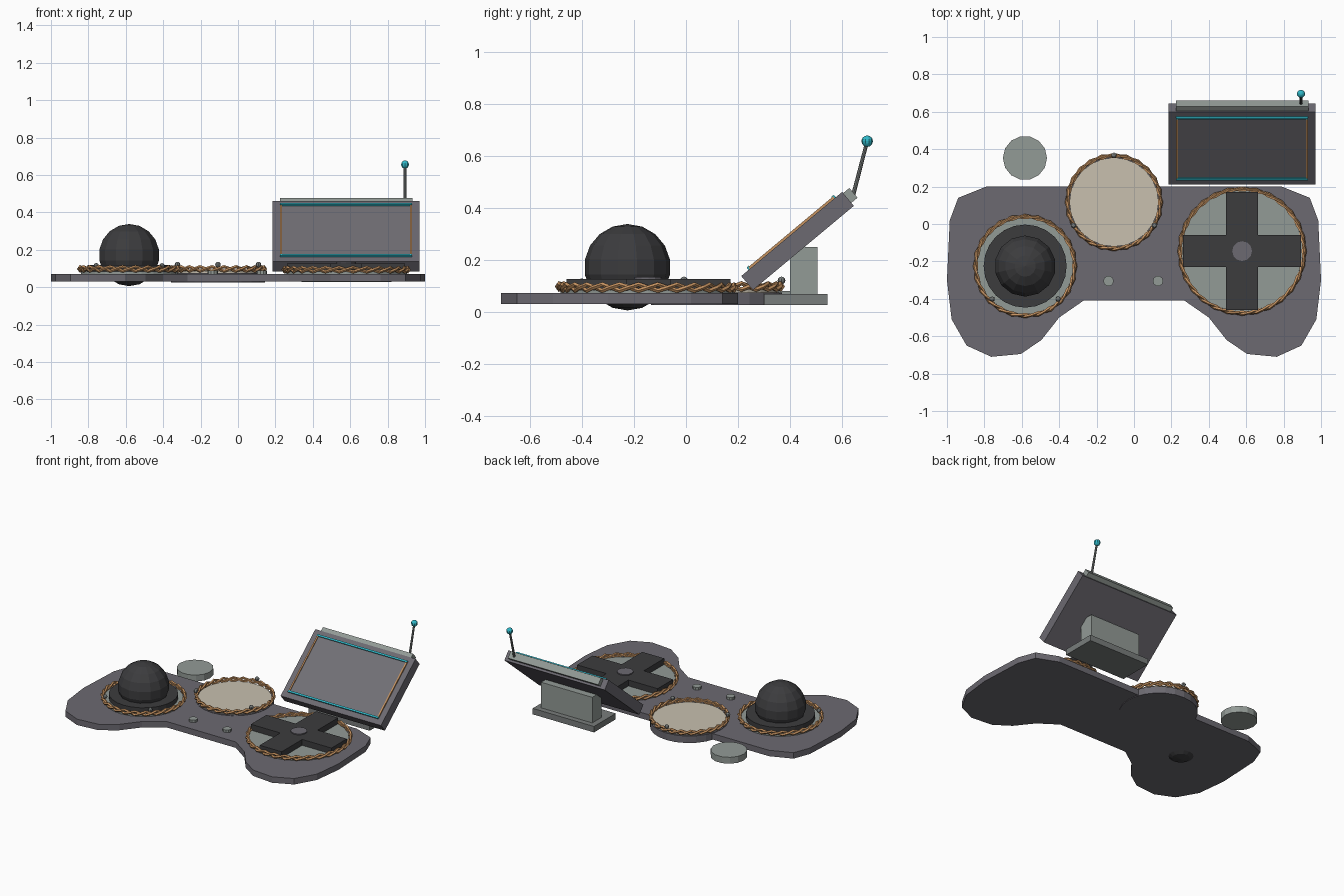
import bpy, bmesh, math
from mathutils import Matrix, Vector

if "Cube" in bpy.data.objects:
    bpy.data.objects.remove(bpy.data.objects["Cube"])


def mat(name, rgb):
    m = bpy.data.materials.new(name)
    m.diffuse_color = (*rgb, 1)
    m.use_nodes = True
    m.node_tree.nodes["Principled BSDF"].inputs["Base Color"].default_value = m.diffuse_color
    return m


BODY = mat("slate_grey", (0.150, 0.143, 0.165))
PANEL = mat("screen_grey", (0.165, 0.160, 0.178))
DARK = mat("charcoal", (0.045, 0.045, 0.048))
PALE = mat("pale_grey_green", (0.29, 0.325, 0.305))
STEEL = mat("mid_grey", (0.19, 0.205, 0.20))
CREAM = mat("cream", (0.58, 0.53, 0.43))
COPPER = mat("copper", (0.56, 0.29, 0.12))
CYAN = mat("cyan", (0.03, 0.48, 0.58))


def finish(name, bm, material, matrix=None):
    bmesh.ops.recalc_face_normals(bm, faces=bm.faces)
    me = bpy.data.meshes.new(name)
    bm.to_mesh(me)
    bm.free()
    me.materials.append(material)
    ob = bpy.data.objects.new(name, me)
    if matrix:
        ob.matrix_world = matrix
    bpy.context.collection.objects.link(ob)
    return ob


def box(name, lo, hi, material, matrix=None):
    bm = bmesh.new()
    lo, hi = Vector(lo), Vector(hi)
    bmesh.ops.create_cube(bm, size=1, matrix=Matrix.Translation((lo + hi) / 2)
                          @ Matrix.Diagonal((*(hi - lo), 1)))
    return finish(name, bm, material, matrix)


def prism(name, points, z0, z1, material):
    bm = bmesh.new()
    face = bm.faces.new([bm.verts.new((x, y, z0)) for x, y in points])
    ext = bmesh.ops.extrude_face_region(bm, geom=[face], use_keep_orig=True)
    top = [g for g in ext["geom"] if isinstance(g, bmesh.types.BMVert)]
    bmesh.ops.translate(bm, verts=top, vec=(0, 0, z1 - z0))
    return finish(name, bm, material)


def disc(name, cx, cy, r, z0, z1, material, sides=24):
    pts = [(cx + r * math.cos(math.tau * i / sides),
            cy + r * math.sin(math.tau * i / sides)) for i in range(sides)]
    return prism(name, pts, z0, z1, material)


def ball(name, loc, r, material, seg=8, rings=6):
    bm = bmesh.new()
    bmesh.ops.create_uvsphere(bm, u_segments=seg, v_segments=rings, radius=r)
    return finish(name, bm, material, Matrix.Translation(loc))


def rope_ring(name, cx, cy, r, z, twists):
    """Two faceted strands twisted round each other along a circle."""
    steps, sides, rad = twists * 4, 5, 0.009
    bm = bmesh.new()
    for phase in (0, math.pi):
        loops = []
        for i in range(steps):
            a = math.tau * i / steps
            t = a * twists + phase
            rr, zz = r + 0.006 * math.cos(t), z + 0.012 * math.sin(t)
            loop = []
            for k in range(sides):
                b = math.tau * k / sides
                d = rr + rad * math.cos(b)
                loop.append(bm.verts.new((cx + d * math.cos(a), cy + d * math.sin(a),
                                          zz + rad * math.sin(b))))
            loops.append(loop)
        for i in range(steps):
            p, q = loops[i], loops[(i + 1) % steps]
            for k in range(sides):
                n = (k + 1) % sides
                bm.faces.new((p[k], q[k], q[n], p[n]))
    return finish(name, bm, COPPER)


# Controller body: half outline mirrored across x
half = [(0.79, 0.20), (0.94, 0.14), (0.985, 0.02), (1.0, -0.30), (0.975, -0.51),
        (0.895, -0.65), (0.763, -0.71), (0.605, -0.695), (0.495, -0.62),
        (0.40, -0.50), (0.27, -0.41)]
prism("controller_body", half + [(-x, y) for x, y in reversed(half)], 0.03, 0.072, BODY)

# Thumb stick with its plate and rope ring
SX, SY = -0.582, -0.225
disc("stick_base", SX, SY, 0.258, 0.06, 0.085, PALE)
disc("stick_plate", SX, SY, 0.222, 0.07, 0.118, DARK)
ball("stick_dome", (SX, SY, 0.172), 0.166, DARK, 14, 9)
rope_ring("stick_rope", SX, SY, 0.264, 0.098, 12)
for s in (-1, 1):
    ball("stick_stud", (SX + s * 0.176, SY - 0.176, 0.115), 0.014, STEEL)

# Round centre pad with studs on its rope
CX, CY = -0.107, 0.117
disc("centre_socket", CX, CY, 0.252, 0.026, 0.075, BODY)
disc("centre_pad", CX, CY, 0.238, 0.07, 0.088, CREAM)
rope_ring("centre_rope", CX, CY, 0.248, 0.098, 12)
for deg in (90, 210, 330):
    a = math.radians(deg)
    ball("centre_stud", (CX + 0.25 * math.cos(a), CY + 0.25 * math.sin(a), 0.121),
         0.015, STEEL)

# Direction pad: cross on a pale disc
DX, DY, L, W = 0.578, -0.145, 0.315, 0.086
disc("cross_base", DX, DY, 0.325, 0.06, 0.085, PALE)
cross = [(W, W), (W, L), (-W, L), (-W, W), (-L, W), (-L, -W),
         (-W, -W), (-W, -L), (W, -L), (W, -W), (L, -W), (L, W)]
prism("direction_cross", [(DX + x, DY + y) for x, y in cross], 0.08, 0.127, DARK)
disc("cross_hub", DX, DY, 0.053, 0.12, 0.134, BODY, 12)
rope_ring("cross_rope", DX, DY, 0.331, 0.094, 14)

# Small buttons and the loose round button
for x in (-0.136, 0.128):
    disc("small_button", x, -0.305, 0.028, 0.065, 0.09, PALE, 10)
disc("loose_button", -0.583, 0.353, 0.118, 0.035, 0.08, PALE, 14)

# Screen stand
box("stand_base", (0.34, 0.30, 0.027), (0.82, 0.543, 0.069), STEEL)
box("stand_block", (0.38, 0.40, 0.069), (0.78, 0.505, 0.25), PALE)

# Tilted screen, built in its own plane (y up the slab, z out of the face)
T = Matrix.Translation((0, 0.212, 0.138)) @ Matrix.Rotation(math.radians(39.8), 4, 'X')
box("screen_case", (0.185, 0, -0.07), (0.97, 0.505, 0), BODY, T)
box("screen_panel", (0.23, 0.043, -0.003), (0.925, 0.467, 0.003), PANEL, T)
box("screen_top_bar", (0.225, 0.50, -0.055), (0.932, 0.536, -0.006), PALE, T)
for x in (0.23, 0.925):
    box("side_trim", (x - 0.005, 0.043, 0), (x + 0.005, 0.467, 0.009), COPPER, T)
for y in (0.043, 0.467):
    box("cross_trim", (0.225, y - 0.006, 0), (0.93, y + 0.006, 0.012), CYAN, T)

# Antenna
a, b = Vector((0.893, 0.64, 0.44)), Vector((0.893, 0.696, 0.656))
bm = bmesh.new()
bmesh.ops.create_cone(bm, segments=8, radius1=0.008, radius2=0.007,
                      depth=(b - a).length, cap_ends=True)
finish("antenna_rod", bm, STEEL, Matrix.Translation((a + b) / 2)
       @ (b - a).to_track_quat('Z', 'Y').to_matrix().to_4x4())
ball("antenna_tip", b, 0.022, CYAN, 10, 8)
